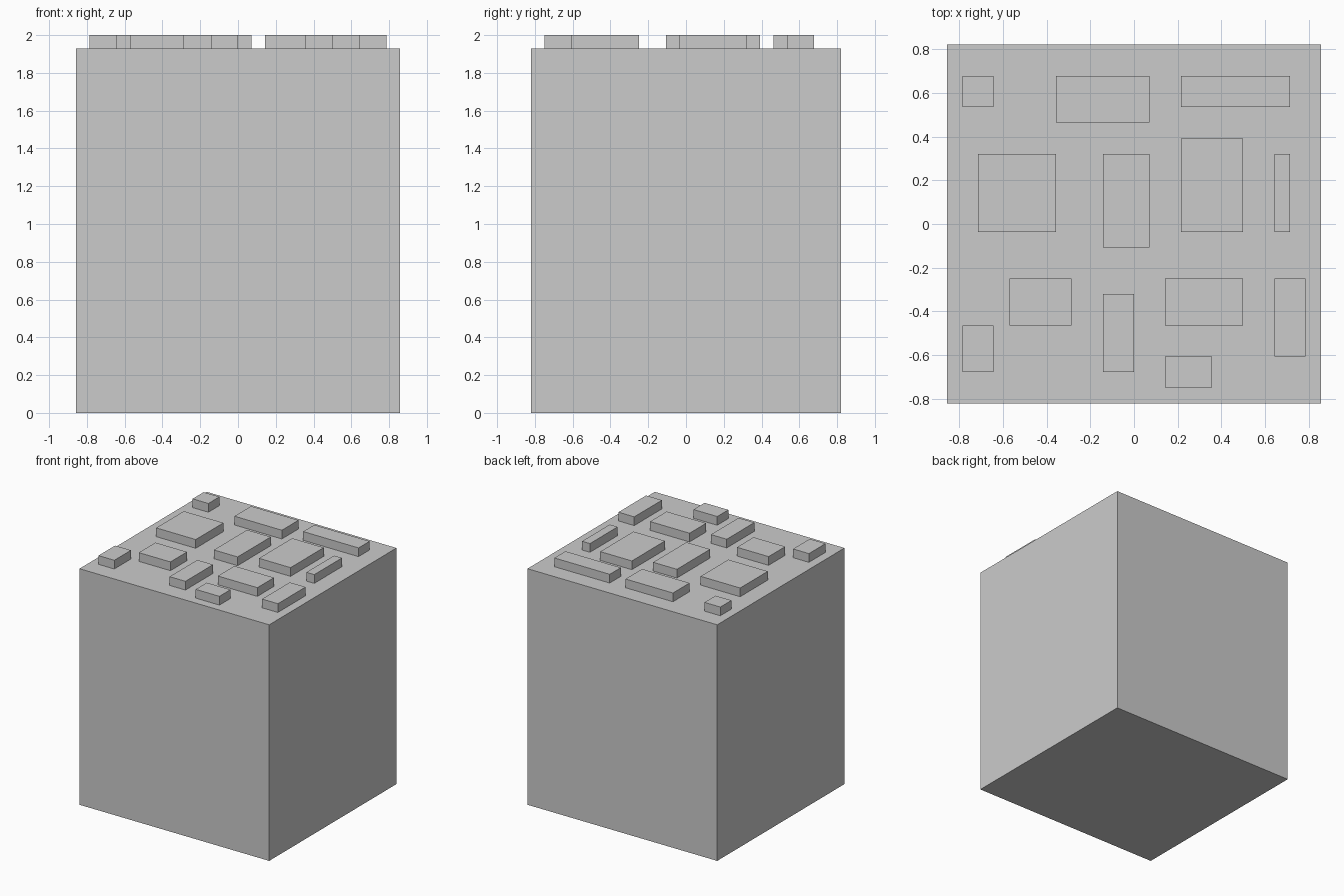
import bpy

if "Cube" in bpy.data.objects:
    bpy.data.objects.remove(bpy.data.objects["Cube"])

U = 1 / 14          # modelling grid step
BODY_TOP = 27       # body height in steps
TOP = 28            # stud height in steps


def box(name, x0, x1, y0, y1, z0, z1):
    bpy.ops.mesh.primitive_cube_add(
        size=1, location=((x0 + x1) / 2 * U, (y0 + y1) / 2 * U, (z0 + z1) / 2 * U))
    ob = bpy.context.object
    ob.name = name
    ob.scale = ((x1 - x0) * U, (y1 - y0) * U, (z1 - z0) * U)
    bpy.ops.object.transform_apply(location=False, rotation=False, scale=True)
    return ob


# main block
box("block_body", -12, 12, -11.5, 11.5, 0, BODY_TOP)

# raised slabs on top: x0, x1, y0, y1 in grid steps
slabs = [
    # back row
    (-11, -9, 7.5, 9.5), (-5, 1, 6.5, 9.5), (3, 10, 7.5, 9.5),
    # middle row
    (-10, -5, -0.5, 4.5), (-2, 1, -1.5, 4.5), (3, 7, -0.5, 5.5), (9, 10, -0.5, 4.5),
    # front rows
    (-8, -4, -6.5, -3.5), (-2, 0, -9.5, -4.5), (2, 7, -6.5, -3.5), (9, 11, -8.5, -3.5),
    (-11, -9, -9.5, -6.5), (2, 5, -10.5, -8.5),
]
for i, (x0, x1, y0, y1) in enumerate(slabs, 1):
    box(f"raised_slab_{i:02d}", x0, x1, y0, y1, BODY_TOP, TOP)
